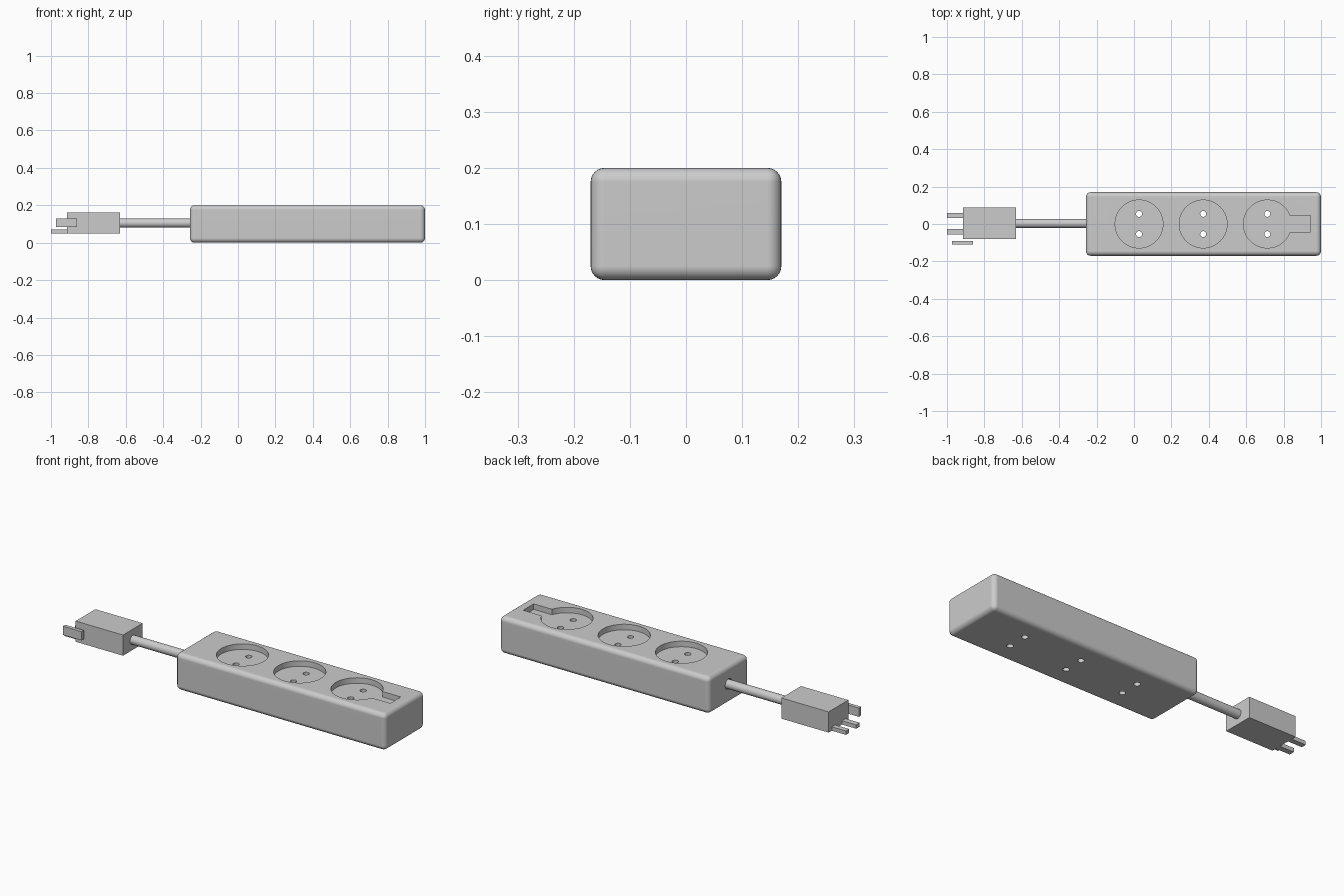
import bpy
from math import pi, radians

old = bpy.data.objects.get("Cube")
if old:
    bpy.data.objects.remove(old, do_unlink=True)

grey = bpy.data.materials.new("light_grey_plastic")
grey.use_nodes = True
colour = (0.6, 0.6, 0.6, 1)
grey.diffuse_color = colour
grey.node_tree.nodes["Principled BSDF"].inputs["Base Color"].default_value = colour


def box(name, x, y, z):
    """Box from its (min, max) range on each axis."""
    bpy.ops.mesh.primitive_cube_add(size=1)
    ob = bpy.context.object
    ob.name = name
    spans = (x, y, z)
    for v in ob.data.vertices:
        v.co = [s[0] if c < 0 else s[1] for c, s in zip(v.co, spans)]
    ob.data.materials.append(grey)
    return ob


def cylinder(name, centre, radius, length, sides=48, along_x=False):
    bpy.ops.mesh.primitive_cylinder_add(
        vertices=sides, radius=radius, depth=length, location=centre,
        rotation=(0, pi / 2 if along_x else 0, 0))
    ob = bpy.context.object
    ob.name = name
    ob.data.materials.append(grey)
    return ob


def apply_modifier(ob, mod):
    bpy.context.view_layer.objects.active = ob
    bpy.ops.object.modifier_apply(modifier=mod.name)


def cut(ob, cutter):
    mod = ob.modifiers.new("cut", 'BOOLEAN')
    mod.operation = 'DIFFERENCE'
    mod.solver = 'EXACT'
    mod.object = cutter
    apply_modifier(ob, mod)
    bpy.data.objects.remove(cutter, do_unlink=True)


def smooth(ob):
    bpy.ops.object.select_all(action='DESELECT')
    ob.select_set(True)
    bpy.context.view_layer.objects.active = ob
    bpy.ops.object.shade_smooth_by_angle(angle=radians(30))


# Rounded housing
housing = box("housing", (-0.257, 1.0), (-0.17, 0.17), (0, 0.2))
bevel = housing.modifiers.new("rounding", 'BEVEL')
bevel.width = 0.025
bevel.segments = 6
apply_modifier(housing, bevel)

# Round socket recesses, each with two pin holes right through
floor = 0.17
for x in (0.027, 0.37, 0.713):
    cut(housing, cylinder("socket_cutter", (x, 0, floor + 0.1), 0.128, 0.2, 64))
    for y in (-0.054, 0.054):
        cut(housing, cylinder("pin_cutter", (x, y, 0.1), 0.016, 0.5, 24))

# Switch slot joined to the last socket, and the cable entry
cut(housing, box("slot_cutter", (0.75, 0.943), (-0.044, 0.046), (floor, 0.3)))
cable_y, cable_z = 0.003, 0.105
cut(housing, cylinder("entry_cutter", (-0.257, cable_y, cable_z), 0.029, 0.1, 32, True))
smooth(housing)
housing.modifiers.new("even_shading", 'WEIGHTED_NORMAL').keep_sharp = True

# Cable from the housing to the plug
cable = cylinder("cable", (-0.43, cable_y, cable_z), 0.024, 0.46, 32, True)
smooth(cable)

# Plug with two lower pins and a separate side blade
box("plug", (-0.915, -0.632), (-0.081, 0.087), (0.05, 0.162))
box("left_pin", (-1.0, -0.9), (0.032, 0.06), (0.05, 0.071))
box("right_pin", (-1.0, -0.9), (-0.057, -0.027), (0.05, 0.071))
box("side_blade", (-0.972, -0.86), (-0.11, -0.09), (0.083, 0.13))
